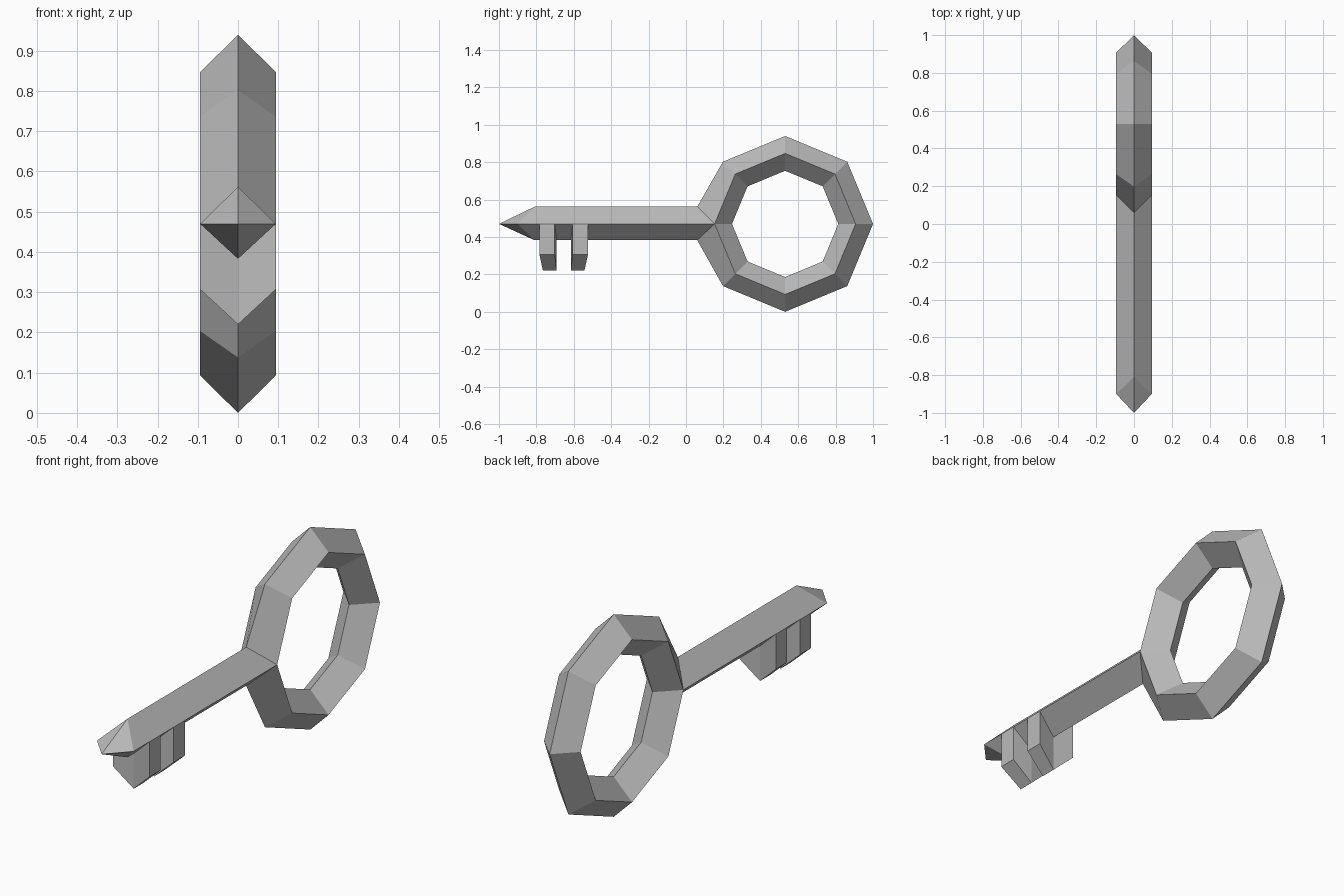
import bpy, bmesh
from math import cos, sin, pi

if "Cube" in bpy.data.objects:
    bpy.data.objects.remove(bpy.data.objects["Cube"])

HALF = 0.094            # half thickness in x
MID_Z = 0.47            # height of the shaft axis and ring centre
RING_Y, SIDES = 0.53, 8

grey = bpy.data.materials.new("plain grey")
grey.use_nodes = True
colour = (0.5, 0.5, 0.5, 1)
grey.diffuse_color = colour
grey.node_tree.nodes["Principled BSDF"].inputs["Base Color"].default_value = colour


def finish(name, bm):
    bmesh.ops.recalc_face_normals(bm, faces=bm.faces)
    mesh = bpy.data.meshes.new(name)
    bm.to_mesh(mesh)
    bm.free()
    mesh.materials.append(grey)
    bpy.context.collection.objects.link(bpy.data.objects.new(name, mesh))


# Ring handle and shaft: one closed body with a diamond cross-section
bm = bmesh.new()
vert = bm.verts.new


def ring_point(i, radius, x):
    a = 2 * pi * i / SIDES
    return vert((x, RING_Y + radius * cos(a), MID_Z + radius * sin(a)))


# Section order: outer, left, inner, right
sections = [[ring_point(i, r, x) for r, x in
             ((0.47, 0), (0.377, HALF), (0.284, 0), (0.377, -HALF))]
            for i in range(SIDES)]

# The outer corner facing the shaft splits into an upper and a lower one
joint = SIDES // 2
upper = sections[joint]
upper[0].co.z = 0.562
lower = [vert((0, upper[0].co.y, 0.383))] + upper[1:]

for i in range(SIDES):
    a = lower if i == joint else sections[i]
    b = sections[(i + 1) % SIDES]
    for k in range(4):
        n = (k + 1) % 4
        bm.faces.new((a[k], a[n], b[n], b[k]))

# Shaft with a four-sided pointed tip
back = [upper[0], upper[1], lower[0], upper[3]]
front = [vert(p) for p in ((0, -0.81, 0.562), (HALF, -0.9, MID_Z),
                           (0, -0.81, 0.383), (-HALF, -0.9, MID_Z))]
tip = vert((0, -1, MID_Z))
for k in range(4):
    n = (k + 1) % 4
    bm.faces.new((back[k], back[n], front[n], front[k]))
    bm.faces.new((front[k], front[n], tip))
finish("ring_and_shaft", bm)


# Teeth: V-bottomed plates folded along the middle, mirrored about the gap
def tooth(name, outer_side, outer_mid, inner_side, inner_mid):
    bm = bmesh.new()
    rows = []
    for side, mid in ((outer_side, outer_mid), (inner_side, inner_mid)):
        rows.append([bm.verts.new((x, y, z)) for x, y, z in (
            (HALF, side, MID_Z), (0, mid, MID_Z), (-HALF, side, MID_Z),
            (-HALF, side, 0.307), (0, mid, 0.22), (HALF, side, 0.307))])
    a, b = rows
    for row in rows:
        bm.faces.new((row[0], row[1], row[4], row[5]))
        bm.faces.new((row[1], row[2], row[3], row[4]))
    for k in range(6):
        n = (k + 1) % 6
        bm.faces.new((a[k], a[n], b[n], b[k]))
    finish(name, bm)


GAP_Y = -0.654
for name, s in (("front_tooth", -1), ("back_tooth", 1)):
    tooth(name, *[GAP_Y + s * d for d in (0.13, 0.111, 0.048, 0.038)])
